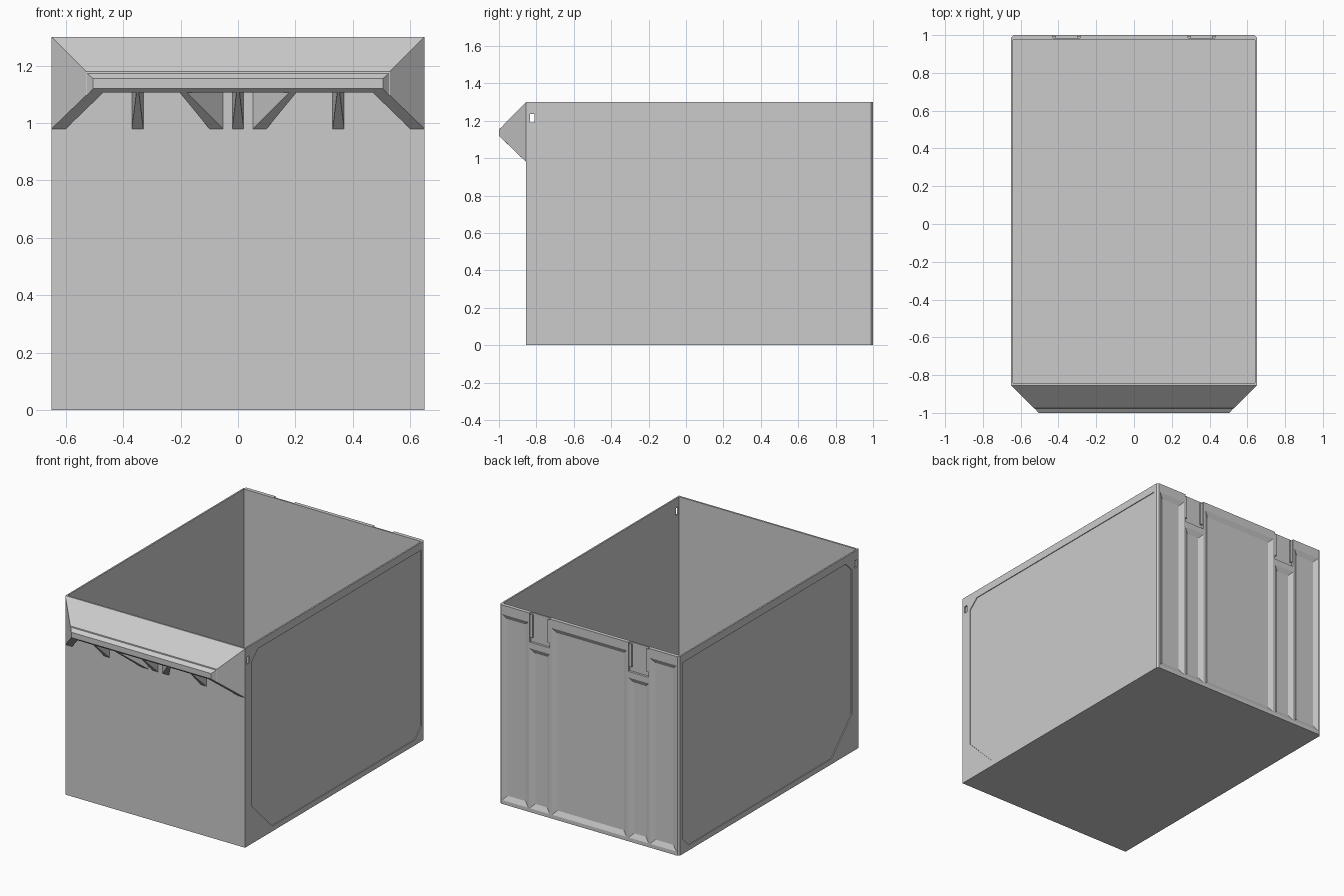
import bpy, bmesh

if "Cube" in bpy.data.objects:
    bpy.data.objects.remove(bpy.data.objects["Cube"])


def loft(name, rings):
    """Closed solid through matching rings of points."""
    bm = bmesh.new()
    loops = [[bm.verts.new(p) for p in r] for r in rings]
    n = len(loops[0])
    for a, b in zip(loops, loops[1:]):
        for i in range(n):
            j = (i + 1) % n
            bm.faces.new((a[i], a[j], b[j], b[i]))
    bm.faces.new(loops[0])
    bm.faces.new(loops[-1])
    bmesh.ops.recalc_face_normals(bm, faces=bm.faces)
    me = bpy.data.meshes.new(name)
    bm.to_mesh(me)
    bm.free()
    ob = bpy.data.objects.new(name, me)
    bpy.context.scene.collection.objects.link(ob)
    return ob


def rect(x0, x1, z0, z1, y):
    """Upright rectangle at depth y."""
    return [(x0, y, z0), (x1, y, z0), (x1, y, z1), (x0, y, z1)]


def block(name, x0, x1, y0, y1, z0, z1):
    return loft(name, [rect(x0, x1, z0, z1, y0), rect(x0, x1, z0, z1, y1)])


def cut(target, cutter):
    mod = target.modifiers.new("cut", 'BOOLEAN')
    mod.operation = 'DIFFERENCE'
    mod.solver = 'EXACT'
    mod.object = cutter
    bpy.context.view_layer.objects.active = target
    bpy.ops.object.modifier_apply(modifier=mod.name)
    bpy.data.objects.remove(cutter)


def pocket(x0, x1, z0, z1, slope=0.03, depth=0.015):
    """Cutter for a sloped-edge recess in the back wall."""
    g = slope * 0.1
    return loft("cutter", [
        rect(x0 - g, x1 + g, z0 - g, z1 + g, 1 + depth * 0.1),
        rect(x0 + slope, x1 - slope, z0 + slope, z1 - slope, 1 - depth)])


# Open bin with chamfered back corners
plan = [(-.65, -.855), (.65, -.855), (.65, .988), (.638, 1), (-.638, 1), (-.65, .988)]
bin_body = loft("bin_body", [[(x, y, z) for x, y in plan] for z in (0, 1.3)])
cut(bin_body, block("cutter", -.64, .64, -.843, .975, .012, 1.35))

# Shallow side panels and through slots
panel = [(-.785, 1.19), (-.72, 1.25), (.965, 1.25), (.965, .10),
         (.90, .035), (-.575, .035), (-.785, .245)]
for s in (-1, 1):
    cut(bin_body, loft("cutter", [[(s * x, y, z) for y, z in panel] for x in (.645, .66)]))
    cut(bin_body, block("cutter", s * .65 - .03, s * .65 + .03, -.835, -.81, 1.19, 1.237))

# Back wall pockets and hook notches
cut(bin_body, pocket(-.27, .27, .025, 1.245))
for s in (-1, 1):
    for a, b, top in ((.44, .63, 1.24), (.285, .43, 1.07)):
        x0, x1 = sorted((s * a, s * b))
        cut(bin_body, pocket(x0, x1, .025, top))
    x0, x1 = sorted((s * .285, s * .43))
    cut(bin_body, block("cutter", x0, x1, .985, 1.02, 1.11, 1.33))
    # Guide rails in the notch
    for i, x in enumerate((x0, x1 - .018)):
        block("notch_rail", x, x + .018, .984, .995, 1.14, 1.29)

# Front lip: tapered hood, hollow from below
front_lip = loft("front_lip", [
    rect(-.65, .65, .98, 1.30, -.855),
    rect(-.53, .53, 1.096, 1.18, -.975),
    rect(-.526, .526, 1.097, 1.173, -.976),
    rect(-.505, .505, 1.12, 1.155, -1)])
cut(front_lip, loft("cutter", [
    rect(-.605, .605, .90, 1.255, -.850),
    rect(-.47, .47, .90, 1.125, -.985)]))

# Ribs under the lip: (wall x range, front x range)
ribs = [((-.02, .02), (-.005, .005)),
        ((.33, .37), (.346, .354)), ((-.37, -.33), (-.354, -.346)),
        ((.053, .10), (.18, .205)), ((-.10, -.053), (-.205, -.18))]
for w, f in ribs:
    loft("lip_rib", [rect(*w, .98, 1.27, -.855), rect(*f, 1.108, 1.145, -.988)])
